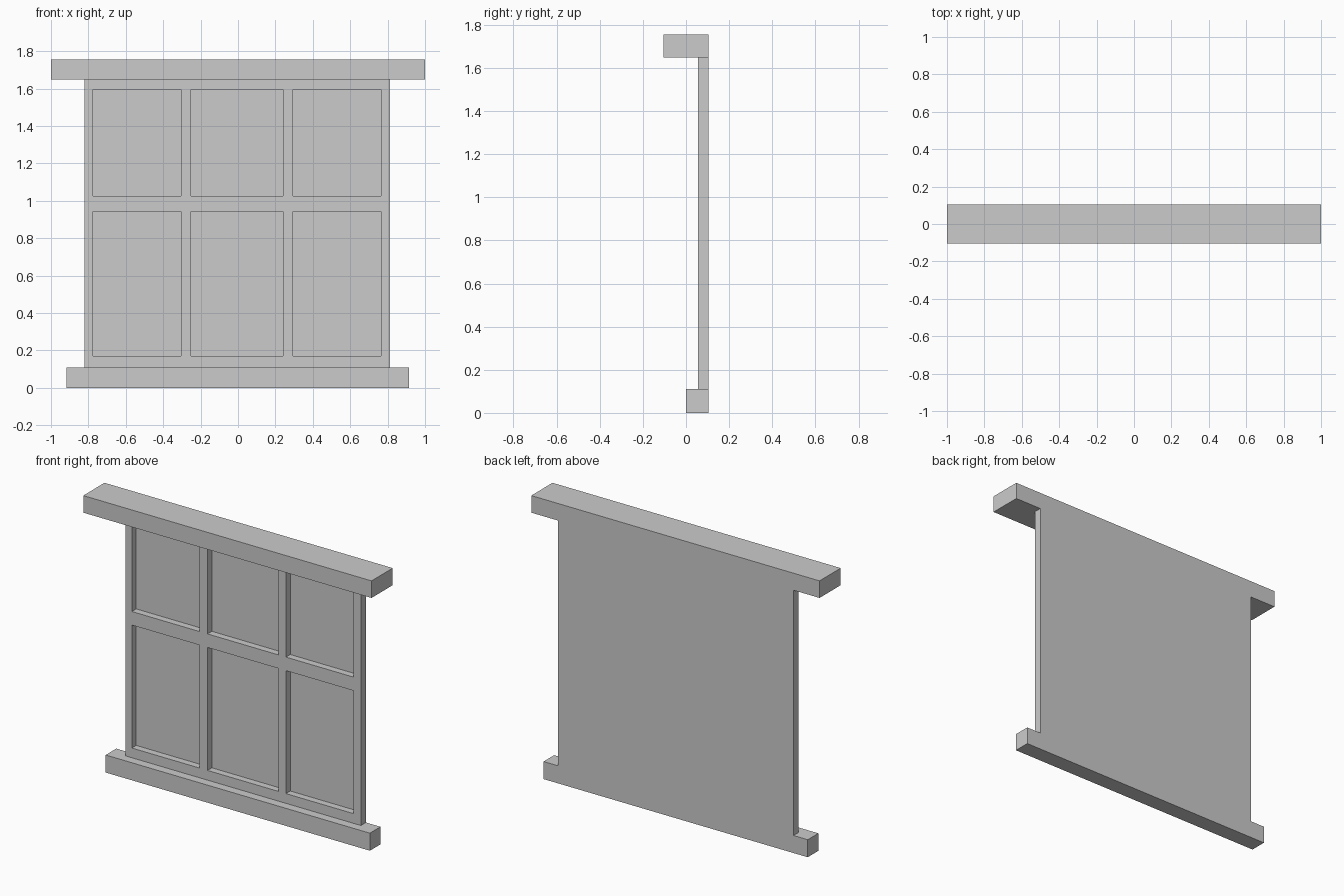
import bpy
import bmesh
from mathutils import Vector

if "Cube" in bpy.data.objects:
    bpy.data.objects.remove(bpy.data.objects["Cube"])


def add_boxes(name, boxes):
    """One object made of boxes given as (x range, y range, z range)."""
    bm = bmesh.new()
    for ranges in boxes:
        lo = Vector([r[0] for r in ranges])
        hi = Vector([r[1] for r in ranges])
        for v in bmesh.ops.create_cube(bm, size=1)["verts"]:
            v.co = Vector([l + (c + 0.5) * (h - l) for c, l, h in zip(v.co, lo, hi)])
    mesh = bpy.data.meshes.new(name)
    bm.to_mesh(mesh)
    bm.free()
    obj = bpy.data.objects.new(name, mesh)
    bpy.context.collection.objects.link(obj)
    return obj


FRONT, GLASS, BACK = 0.055, 0.098, 0.105

# Lintel and sill
add_boxes("lintel", [((-1, 1), (-0.105, BACK), (1.648, 1.755))])
add_boxes("sill", [((-0.918, 0.915), (0, BACK), (0, 0.11))])

# Window panel with six recessed panes
frame = add_boxes("window_frame", [((-0.82, 0.814), (FRONT, BACK), (0.11, 1.648))])
columns = [(-0.775, -0.304), (-0.25, 0.241), (0.294, 0.764)]
rows = [(0.171, 0.942), (1.027, 1.594)]
cutter = add_boxes("pane_cutter", [(c, (0.0, GLASS), r) for c in columns for r in rows])
cutter.hide_render = True

mod = frame.modifiers.new("pane_recesses", 'BOOLEAN')
mod.operation = 'DIFFERENCE'
mod.solver = 'EXACT'
mod.object = cutter

# Apply the recesses and discard the cutter
bpy.context.view_layer.objects.active = frame
bpy.ops.object.modifier_apply(modifier=mod.name)
bpy.data.objects.remove(cutter)
